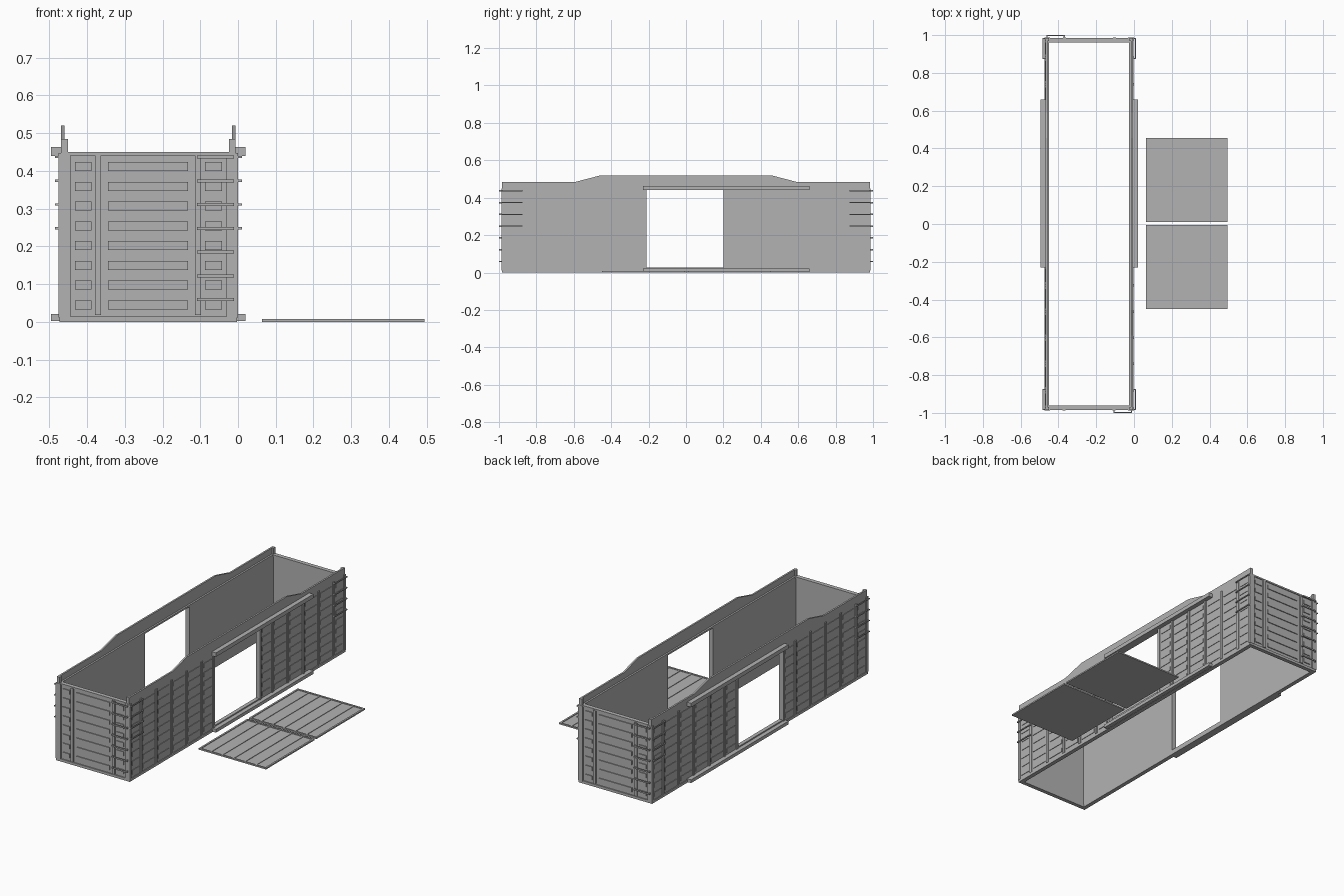
import bpy, bmesh
from mathutils import Matrix, Vector

if "Cube" in bpy.data.objects:
    bpy.data.objects.remove(bpy.data.objects["Cube"])

grey = bpy.data.materials.new("body_grey")
grey.diffuse_color = (0.45, 0.45, 0.45, 1)
grey.use_nodes = True
grey.node_tree.nodes["Principled BSDF"].inputs["Base Color"].default_value = grey.diffuse_color

CX = -0.2375          # centre line of the car body
W = 0.2375            # half width to the rib faces
ROWS = [0.045 + 0.0524 * i for i in range(8)]
RUNGS = [0.437 - 0.063 * i for i in range(7)]


def finish(name, bm):
    bmesh.ops.recalc_face_normals(bm, faces=bm.faces)
    me = bpy.data.meshes.new(name)
    bm.to_mesh(me)
    bm.free()
    me.materials.append(grey)
    ob = bpy.data.objects.new(name, me)
    bpy.context.collection.objects.link(ob)
    return ob


def add_box(bm, x0, x1, y0, y1, z0, z1):
    m = Matrix.Translation(((x0 + x1) / 2, (y0 + y1) / 2, (z0 + z1) / 2))
    m = m @ Matrix.Diagonal((abs(x1 - x0), abs(y1 - y0), abs(z1 - z0), 1))
    bmesh.ops.create_cube(bm, size=1, matrix=m)


def boxes(name, items):
    bm = bmesh.new()
    for b in items:
        add_box(bm, *b)
    return finish(name, bm)


for s, tag in ((1, "right"), (-1, "left")):
    def X(d):
        # distance inward from the rib face
        return CX + s * (W - d)

    # side sheet with raised roof edge and door opening
    outline = [(-0.985, 0.01), (-0.21, 0.01), (-0.21, 0.44), (0.20, 0.44), (0.20, 0.01),
               (0.985, 0.01), (0.985, 0.485), (0.59, 0.485), (0.455, 0.52),
               (-0.455, 0.52), (-0.59, 0.485), (-0.985, 0.485)]
    bm = bmesh.new()
    face = bm.faces.new([bm.verts.new((X(0.006), y, z)) for y, z in outline])
    ext = bmesh.ops.extrude_face_region(bm, geom=[face])
    moved = [v for v in ext["geom"] if isinstance(v, bmesh.types.BMVert)]
    bmesh.ops.translate(bm, verts=moved, vec=Vector((-s * 0.010, 0, 0)))
    finish(tag + "_side_sheet", bm)

    # inner lining on both sides of the doorway, with header
    boxes(tag + "_lining", [
        (X(0.016), X(0.026), -0.97, -0.21, 0.01, 0.45),
        (X(0.016), X(0.026), 0.20, 0.97, 0.01, 0.45),
        (X(0.016), X(0.026), -0.21, 0.20, 0.44, 0.45)])

    # vertical ribs
    ribs = [-0.978, -0.88, -0.74, -0.602, -0.465, -0.325, -0.218,
            0.208, 0.32, 0.46, 0.602, 0.74, 0.88, 0.978]
    boxes(tag + "_side_ribs",
          [(X(0), X(0.008), y - 0.007, y + 0.007, 0.015, 0.443) for y in ribs])

    # horizontal pressings between the ribs
    press = []
    for a, b in zip(ribs, ribs[1:]):
        if a < 0 < b:
            continue
        for z in ROWS:
            press.append((X(0.003), X(0.008), a + 0.018, b - 0.018, z - 0.012, z + 0.012))
    boxes(tag + "_side_pressings", press)

    # sills, door sill and door rails
    boxes(tag + "_sill", [(X(0.002), X(0.026), -0.985, 0.985, 0.0, 0.015),
                          (X(0.004), X(0.026), -0.21, 0.20, 0.015, 0.028)])
    boxes(tag + "_door_rails", [(X(-0.02), X(0.008), -0.23, 0.66, 0.44, 0.463),
                                (X(-0.02), X(0.008), -0.23, 0.66, 0.002, 0.021)])

    # corner hand irons on the sides
    irons = []
    for e in (-1, 1):
        for z in RUNGS[:4]:
            irons.append((X(-0.010), X(-0.005), e * 0.873, e * 0.985, z - 0.003, z + 0.003))
            for y in (0.876, 0.982):
                irons.append((X(-0.010), X(0.006), e * (y - 0.003), e * (y + 0.003),
                              z - 0.003, z + 0.003))
    boxes(tag + "_side_irons", irons)

    # corner posts
    boxes(tag + "_corner_posts",
          [(X(0), X(0.031), e * 0.972, e * 0.987, 0.012, 0.448) for e in (-1, 1)]
          + [(X(0.006), X(0.024), e * 0.968, e * 0.985, 0.44, 0.485) for e in (-1, 1)])

# ends; the ladder side swaps from one end to the other
for e, tag in ((-1, "front"), (1, "back")):
    def P(x):
        # turn a front x position around the centre for the back end
        return x if e < 0 else 2 * CX - x

    boxes(tag + "_end_wall", [(-0.469, -0.006, e * 0.965, e * 0.979, 0.01, 0.45)])
    boxes(tag + "_end_sill", [(-0.472, -0.003, e * 0.962, e * 0.985, 0.0, 0.015)])
    boxes(tag + "_end_top_plate", [(-0.455, -0.02, e * 0.960, e * 0.984, 0.441, 0.45)])
    boxes(tag + "_end_posts", [(P(a), P(a + 0.016), e * 0.975, e * 0.987, 0.018, 0.443)
                               for a in (-0.379, -0.114)])
    boxes(tag + "_end_pressings",
          [(P(a), P(b), e * 0.975, e * 0.984, z - 0.012, z + 0.012)
           for z in ROWS
           for a, b in ((-0.432, -0.388), (-0.345, -0.133), (-0.088, -0.042))])
    ladder = []
    for z in RUNGS:
        ladder.append((P(-0.109), P(-0.011), e * 0.995, e, z - 0.004, z + 0.004))
        for x in (-0.109, -0.017):
            ladder.append((P(x), P(x + 0.006), e * 0.98, e, z - 0.004, z + 0.004))
    boxes(tag + "_end_ladder", ladder)

# loose doors lying beside the car
for y0, y1, tag in ((0.01, 0.455, "back"), (-0.45, -0.005, "front")):
    x0, x1, f = 0.063, 0.494, 0.010
    parts = [(x0, x1, y0, y1, 0.0, 0.004),
             (x0, x0 + f, y0, y1, 0.003, 0.008), (x1 - f, x1, y0, y1, 0.003, 0.008),
             (x0, x1, y0, y0 + f, 0.003, 0.008), (x0, x1, y1 - f, y1, 0.003, 0.008)]
    for i in range(1, 6):
        x = x0 + (x1 - x0) * i / 6
        parts.append((x - 0.006, x + 0.006, y0 + f, y1 - f, 0.003, 0.007))
    boxes(tag + "_loose_door", parts)
